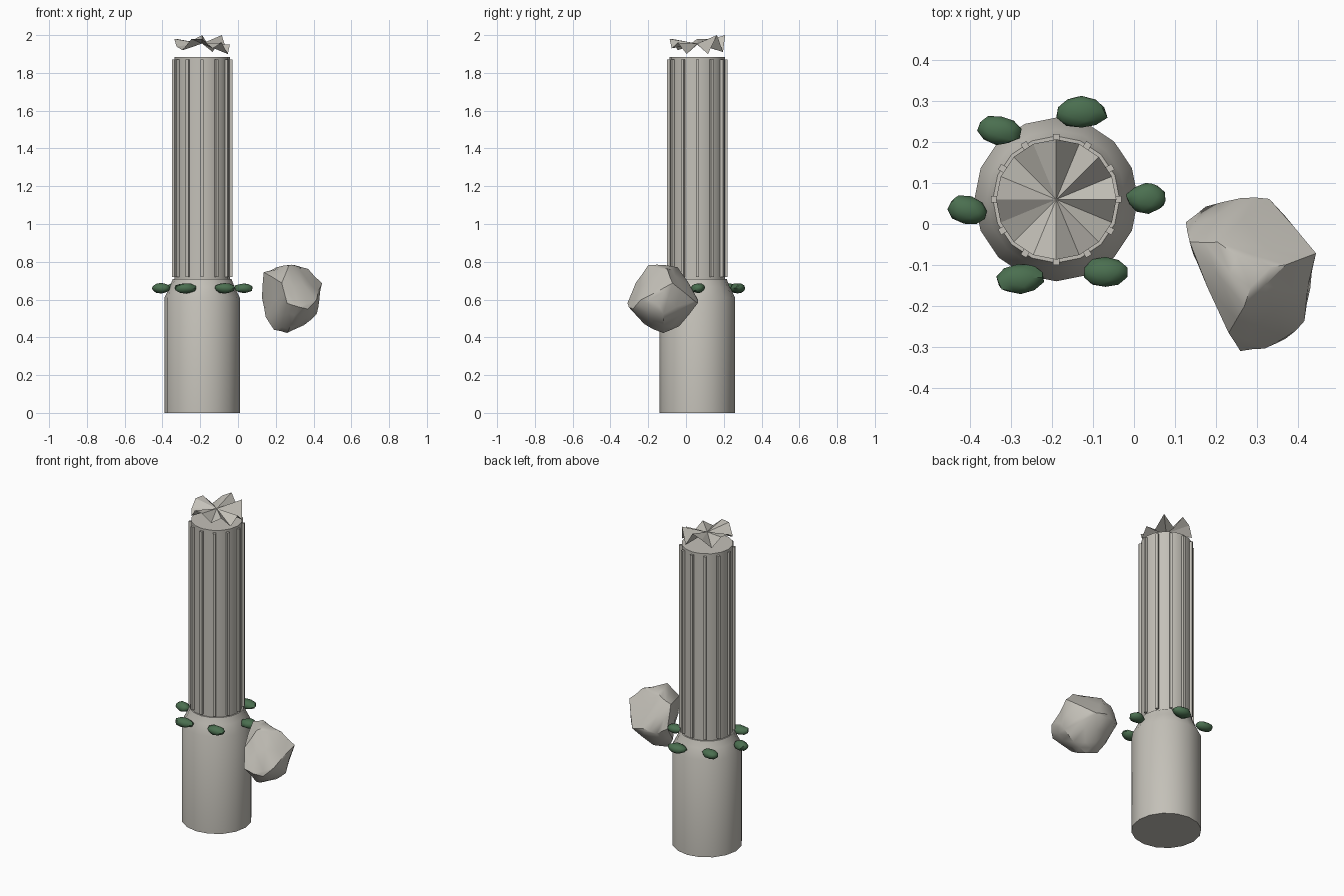
import bpy, bmesh, math, random
from mathutils import Vector, Matrix, noise

if "Cube" in bpy.data.objects:
    bpy.data.objects.remove(bpy.data.objects["Cube"], do_unlink=True)

CENTRE = Vector((-0.19, 0.06, 0))
SIDES = 16


def make_material(name, rgb):
    mat = bpy.data.materials.new(name)
    mat.use_nodes = True
    colour = (*rgb, 1)
    mat.diffuse_color = colour
    mat.node_tree.nodes["Principled BSDF"].inputs["Base Color"].default_value = colour
    return mat


stone = make_material("pale stone", (0.55, 0.53, 0.48))
leaf = make_material("moss green", (0.07, 0.16, 0.08))


def finish(bm, name, mat, location=(0, 0, 0), smooth_angle=None):
    mesh = bpy.data.meshes.new(name)
    bm.to_mesh(mesh)
    bm.free()
    mesh.materials.append(mat)
    obj = bpy.data.objects.new(name, mesh)
    obj.location = location
    bpy.context.collection.objects.link(obj)
    if smooth_angle:
        bpy.ops.object.select_all(action="DESELECT")
        obj.select_set(True)
        bpy.context.view_layer.objects.active = obj
        bpy.ops.object.shade_smooth_by_angle(angle=math.radians(smooth_angle))
    return obj


def ring(bm, radius, heights):
    """One loop of vertices, with a height for every side."""
    turns = [math.tau * i / SIDES for i in range(SIDES)]
    return [bm.verts.new((radius * math.cos(a), radius * math.sin(a), z))
            for a, z in zip(turns, heights)]


def turned(name, profile):
    """Closed round solid from (radius, height) pairs, bottom to top."""
    bm = bmesh.new()
    loops = [ring(bm, r, [z] * SIDES) for r, z in profile]
    for low, high in zip(loops, loops[1:]):
        for i in range(SIDES):
            j = (i + 1) % SIDES
            bm.faces.new((low[i], low[j], high[j], high[i]))
    bm.faces.new(loops[0][::-1])
    bm.faces.new(loops[-1])
    return finish(bm, name, stone, CENTRE, 35)


# Round pedestal with a tapered shoulder, and the shaft on it
turned("pedestal", [(0.2, 0), (0.2, 0.61), (0.17, 0.67), (0.155, 0.71)])
turned("column_shaft", [(0.147, 0.7), (0.147, 1.885)])

# Thin upright ribs around the shaft
bm = bmesh.new()
for i in range(12):
    place = (Matrix.Rotation(math.tau * i / 12, 4, "Z")
             @ Matrix.Translation((0.15, 0, 1.295))
             @ Matrix.Diagonal((0.02, 0.016, 1.15, 1)))
    bmesh.ops.create_cube(bm, size=1, matrix=place)
finish(bm, "shaft_ribs", stone, CENTRE)

# Jagged broken crown: a fan with uneven rim heights
bm = bmesh.new()
rim = ring(bm, 0.147, [1.95, 1.9, 2.0, 1.91, 2.0, 1.97, 1.92, 1.98,
                       1.98, 1.94, 1.92, 1.98, 1.98, 1.93, 1.96, 1.9])
hub = bm.verts.new((0, 0, 1.955))
for i in range(SIDES):
    bm.faces.new((hub, rim[i], rim[(i + 1) % SIDES]))
finish(bm, "broken_crown", stone, CENTRE)

# Floating boulder: hull of corner points, refined and roughened
corners = [
    (0.2, -0.04, 0.78), (0.3, -0.11, 0.79), (0.27, -0.2, 0.78), (0.37, -0.1, 0.76),
    (0.45, -0.07, 0.69), (0.44, -0.16, 0.6), (0.42, -0.24, 0.6), (0.42, -0.12, 0.52),
    (0.26, 0.06, 0.6), (0.33, 0.06, 0.58), (0.17, 0.05, 0.58), (0.37, 0.02, 0.6),
    (0.13, -0.04, 0.75), (0.12, 0.01, 0.61), (0.15, -0.08, 0.51), (0.2, -0.18, 0.6),
    (0.26, -0.31, 0.58), (0.32, -0.31, 0.56), (0.23, -0.27, 0.69), (0.37, -0.28, 0.55),
    (0.26, -0.12, 0.42), (0.19, -0.1, 0.44), (0.35, -0.12, 0.46), (0.25, -0.03, 0.45),
    (0.28, -0.22, 0.47)]
middle = Vector((0.285, -0.125, 0.6))
bm = bmesh.new()
for c in corners:
    bm.verts.new(Vector(c) - middle)
bmesh.ops.convex_hull(bm, input=bm.verts[:])
bmesh.ops.delete(bm, geom=[v for v in bm.verts if not v.link_faces], context="VERTS")
kept = set(bm.verts)
bmesh.ops.subdivide_edges(bm, edges=bm.edges[:], cuts=1, use_grid_fill=True)
for v in bm.verts:
    if v not in kept:
        v.co *= 0.98 + 0.08 * noise.noise(v.co * 9)
bmesh.ops.triangulate(bm, faces=bm.faces[:])
bmesh.ops.recalc_face_normals(bm, faces=bm.faces[:])
finish(bm, "boulder", stone, middle, 35)

# Flattened shrubs around the shoulder: x, y, half length, half width, turn
random.seed(4)
shrubs = [(-0.33, 0.23, 0.056, 0.037, -10), (-0.128, 0.273, 0.065, 0.042, 0),
          (0.032, 0.063, 0.052, 0.039, 5), (-0.07, -0.118, 0.055, 0.038, 0),
          (-0.28, -0.135, 0.061, 0.038, 5), (-0.406, 0.034, 0.053, 0.036, -15)]
for n, (x, y, length, width, turn) in enumerate(shrubs):
    bm = bmesh.new()
    bmesh.ops.create_icosphere(bm, subdivisions=2, radius=1)
    for v in bm.verts:
        v.co *= random.uniform(0.88, 1.04)
    shape = Matrix.Rotation(math.radians(turn), 4, "Z") @ Matrix.Diagonal((length, width, 0.028, 1))
    bm.transform(shape)
    finish(bm, f"shrub_{n + 1}", leaf, (x, y, 0.66), 40)
